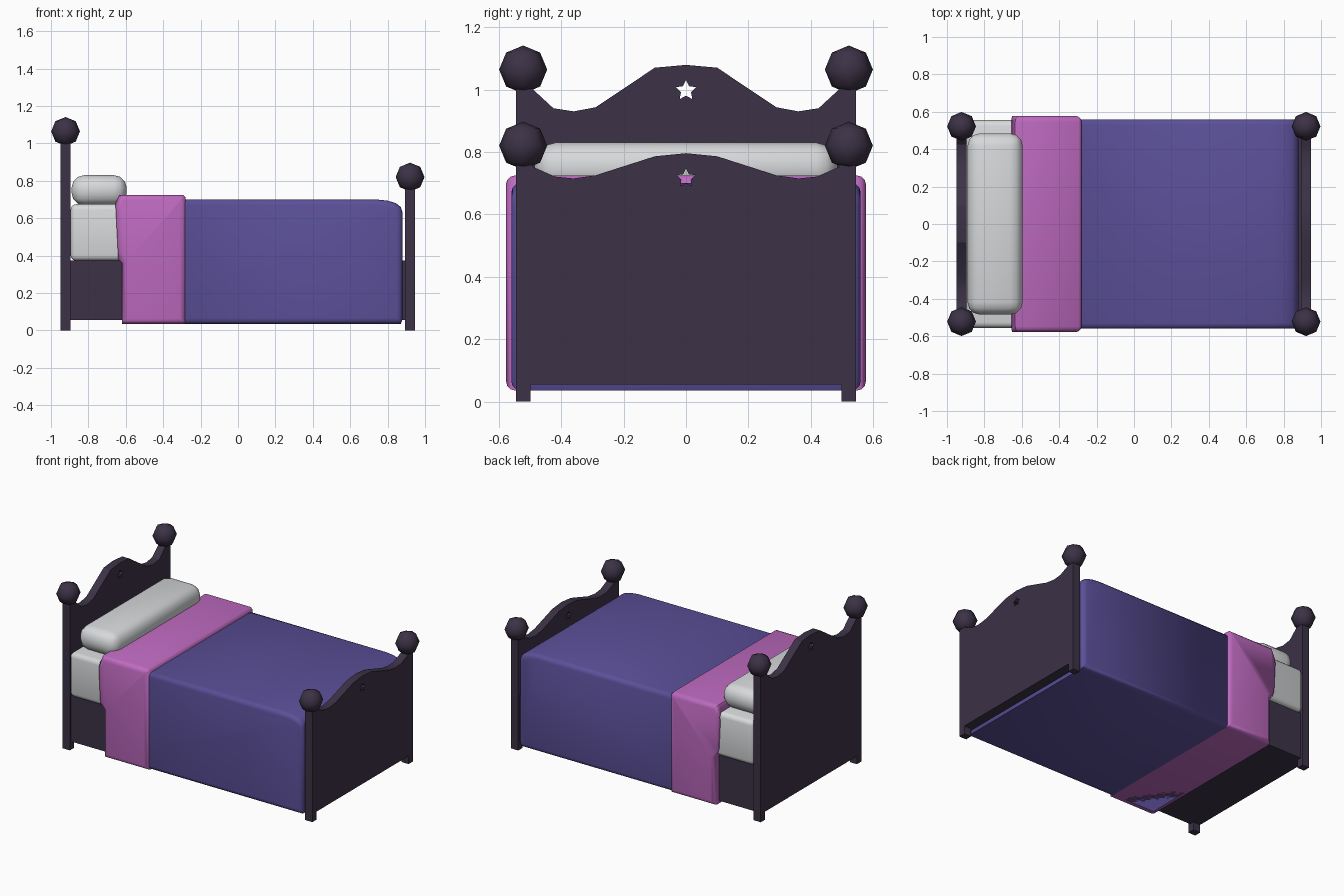
import bpy, bmesh, math
from math import radians

old = bpy.data.objects.get("Cube")
if old:
    bpy.data.objects.remove(old, do_unlink=True)


def material(name, rgb):
    m = bpy.data.materials.new(name)
    m.use_nodes = True
    m.diffuse_color = (*rgb, 1)
    m.node_tree.nodes["Principled BSDF"].inputs["Base Color"].default_value = (*rgb, 1)
    return m


WOOD = material("dark purple wood", (0.045, 0.032, 0.061))
LINEN = material("white linen", (0.68, 0.69, 0.70))
BLUE = material("violet blanket", (0.105, 0.08, 0.32))
PINK = material("pink fold", (0.52, 0.145, 0.53))


def activate(ob):
    bpy.ops.object.select_all(action="DESELECT")
    ob.select_set(True)
    bpy.context.view_layer.objects.active = ob


def smooth(ob, angle):
    activate(ob)
    bpy.ops.object.shade_smooth_by_angle(angle=radians(angle))


def mesh_object(name, bm, mat):
    bmesh.ops.recalc_face_normals(bm, faces=bm.faces)
    me = bpy.data.meshes.new(name)
    bm.to_mesh(me)
    bm.free()
    me.materials.append(mat)
    ob = bpy.data.objects.new(name, me)
    bpy.context.collection.objects.link(ob)
    return ob


def box(name, lo, hi, mat, bevel=0, segments=3):
    """Box between two corners, with optional rounded edges."""
    bm = bmesh.new()
    bmesh.ops.create_cube(bm, size=1)
    for v in bm.verts:
        v.co = [(a + b) / 2 + c * (b - a) for a, b, c in zip(lo, hi, v.co)]
    if bevel:
        bmesh.ops.bevel(bm, geom=bm.edges[:], offset=bevel, segments=segments,
                        profile=0.5, affect="EDGES")
    ob = mesh_object(name, bm, mat)
    if bevel:
        smooth(ob, 50)
    return ob


def board(name, x, curve, top, star_z, star_r):
    """End board with two posts, a wavy top edge and a star-shaped hole."""
    half = [(0.498, 0.055), (0.498, 0), (0.545, 0), (0.545, top), (0.498, top)] + curve
    outline = half + [(-y, z) for y, z in reversed(half)]
    star = []
    for i in range(10):
        r = star_r * (0.5 if i % 2 else 1)
        a = math.pi / 2 + i * math.pi / 5
        star.append((r * math.cos(a), star_z + r * math.sin(a)))
    cu = bpy.data.curves.new(name, "CURVE")
    cu.dimensions = "2D"
    cu.fill_mode = "BOTH"
    cu.extrude = 0.027
    for points in (outline, star):
        sp = cu.splines.new("POLY")
        sp.points.add(len(points) - 1)
        for p, (y, z) in zip(sp.points, points):
            p.co = (y, z, 0, 1)
        sp.use_cyclic_u = True
    cu.materials.append(WOOD)
    ob = bpy.data.objects.new(name, cu)
    bpy.context.collection.objects.link(ob)
    ob.location.x = x
    ob.rotation_euler = (radians(90), 0, radians(90))
    activate(ob)
    bpy.ops.object.convert(target="MESH")
    smooth(bpy.context.object, 28)


def cover(name, profile, width, bevel, mat):
    """Draped shell: side profile (x, z) swept across the bed, open below and at the head."""
    bm = bmesh.new()
    left = [bm.verts.new((x, width, z)) for x, z in profile]
    right = [bm.verts.new((x, -width, z)) for x, z in profile]
    bm.faces.new(left)
    bm.faces.new(right)
    for i in range(len(profile) - 1):
        bm.faces.new((left[i], left[i + 1], right[i + 1], right[i]))
    bmesh.ops.recalc_face_normals(bm, faces=bm.faces)
    rims = [e for e in bm.edges if len(e.link_faces) == 2
            and abs(e.verts[0].co.y - e.verts[1].co.y) < 0.01]
    bmesh.ops.bevel(bm, geom=rims, offset=bevel, segments=3, profile=0.5, affect="EDGES")
    ob = mesh_object(name, bm, mat)
    # Make the outside face out, then thicken inward
    me = ob.data
    highest = max(me.polygons, key=lambda p: p.center.z)
    if highest.normal.z < 0:
        me.flip_normals()
    mod = ob.modifiers.new("thickness", "SOLIDIFY")
    mod.thickness = 0.022
    mod.offset = -1
    smooth(ob, 45)


# Head and foot boards
board("headboard", -0.922, [(0.49, 1.0), (0.425, 0.94), (0.36, 0.93), (0.29, 0.943),
                            (0.10, 1.07), (0, 1.079)], 1.04, 0.997, 0.034)
board("footboard", 0.919, [(0.49, 0.752), (0.42, 0.721), (0.36, 0.715), (0.29, 0.725),
                           (0.10, 0.786), (0, 0.796)], 0.80, 0.716, 0.031)

# Post knobs
for end, x, z in (("head", -0.922, 1.064), ("foot", 0.92, 0.82)):
    for side, y in (("left", 0.522), ("right", -0.522)):
        bpy.ops.mesh.primitive_uv_sphere_add(segments=8, ring_count=4, radius=0.077,
                                             location=(x, y, z))
        knob = bpy.context.object
        knob.name = f"{end}_knob_{side}"
        knob.data.materials.append(WOOD)
        bpy.ops.object.shade_smooth()

# Base, mattress and pillow
box("bed_base", (-0.91, -0.53, 0.055), (0.91, 0.53, 0.375), WOOD)
box("mattress", (-0.895, -0.555, 0.372), (0.865, 0.555, 0.675), LINEN, 0.03)
box("pillow", (-0.89, -0.485, 0.668), (-0.595, 0.485, 0.83), LINEN, 0.068)

# Blanket with a rounded foot end, and the folded band over it
cover("blanket", [(-0.60, 0.035), (-0.60, 0.70), (0.74, 0.70), (0.80, 0.694), (0.845, 0.68),
                  (0.87, 0.66), (0.88, 0.63), (0.88, 0.06), (0.87, 0.035)][1:] + [(-0.60, 0.035)],
      0.56, 0.03, BLUE)
cover("blanket_fold", [(-0.655, 0.68), (-0.635, 0.725), (-0.295, 0.725), (-0.28, 0.71),
                       (-0.28, 0.035), (-0.62, 0.035), (-0.62, 0.36), (-0.64, 0.38)][:4]
      + [(-0.28, 0.035), (-0.62, 0.035), (-0.62, 0.36), (-0.64, 0.38)],
      0.577, 0.03, PINK)
